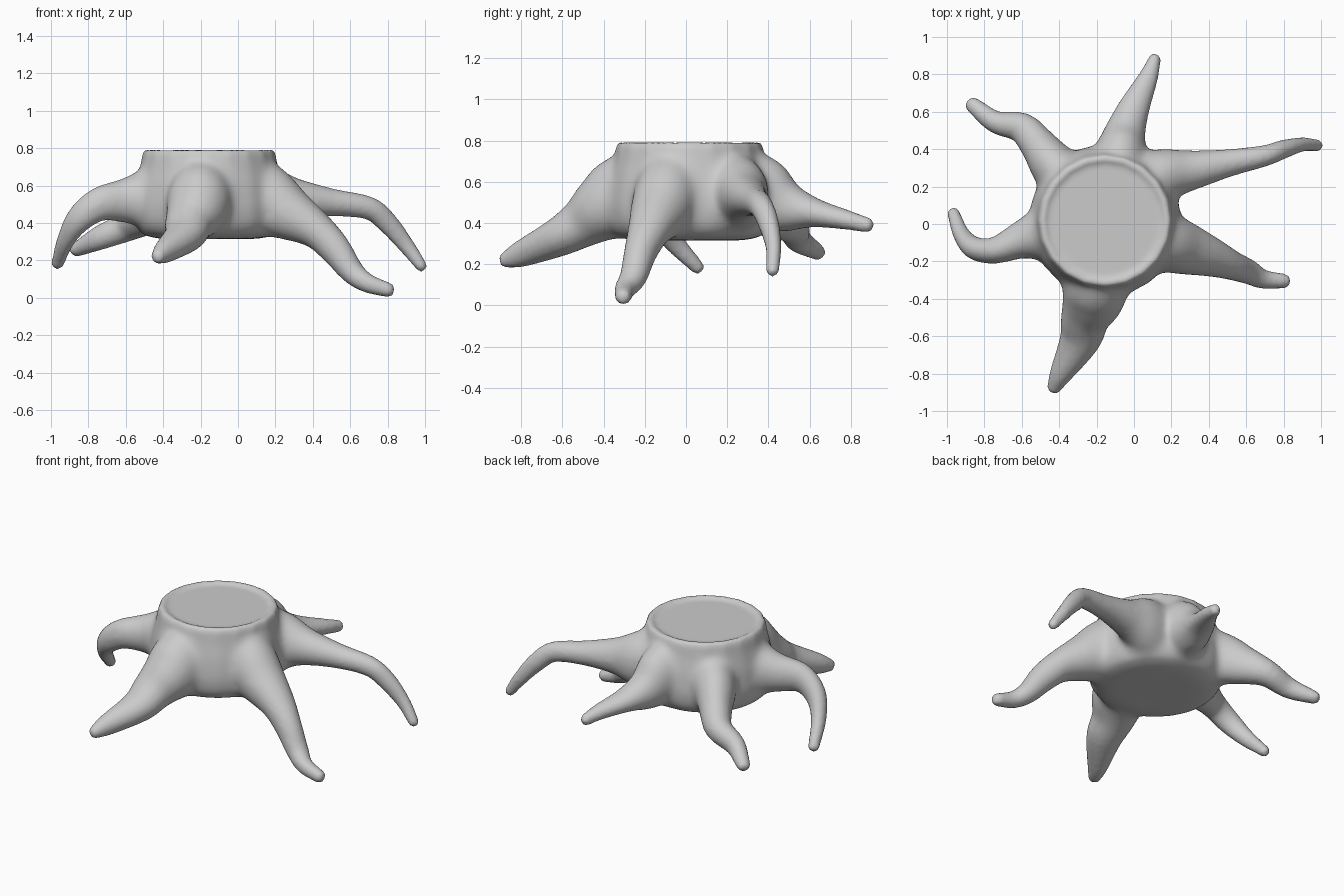
import bpy
import bmesh
from math import cos, sin, tau
from mathutils import Vector

cube = bpy.data.objects.get("Cube")
if cube:
    bpy.data.objects.remove(cube, do_unlink=True)

RING_SIDES = 16
STEPS = 4
TRUNK_CENTRE = Vector((-0.155, 0.017, 0))


def make_material(name, colour):
    material = bpy.data.materials.new(name)
    material.use_nodes = True
    material.diffuse_color = colour
    material.node_tree.nodes["Principled BSDF"].inputs["Base Color"].default_value = colour
    return material


def skin_rings(bm, rings):
    """Join consecutive vertex rings with quads and close both ends."""
    for lower, upper in zip(rings, rings[1:]):
        count = len(lower)
        for i in range(count):
            j = (i + 1) % count
            bm.faces.new((lower[i], lower[j], upper[j], upper[i]))
    bm.faces.new(list(reversed(rings[0])))
    bm.faces.new(rings[-1])


def smooth_path(points):
    """Pass a Catmull-Rom curve through points that also carry section radii."""
    points = [Vector(p) for p in points]
    padded = [points[0] * 2 - points[1], *points, points[-1] * 2 - points[-2]]
    result = []
    for a, b, c, d in zip(padded, padded[1:], padded[2:], padded[3:]):
        for step in range(STEPS):
            t = step / STEPS
            result.append((b * 2 + (c - a) * t + (a * 2 - b * 5 + c * 4 - d) * t ** 2
                           + (b * 3 - a - c * 3 + d) * t ** 3) / 2)
    result.append(points[-1])
    return result


def add_trunk(bm, profile):
    """Turn a radius and height profile around the trunk axis."""
    rings = []
    sides = RING_SIDES + 4
    for radius, height in profile:
        ring = []
        for i in range(sides):
            angle = tau * i / sides
            offset = Vector((radius * cos(angle), radius * sin(angle), height))
            ring.append(bm.verts.new(TRUNK_CENTRE + offset))
        rings.append(ring)
    skin_rings(bm, rings)


def add_root(bm, points):
    """Sweep an oval of given half width and half height, ending in a round tip."""
    path = smooth_path(points)
    centres = [Vector(p[:3]) for p in path]
    radii = [(p[3], p[4]) for p in path]
    tip_direction = (centres[-1] - centres[-2]).normalized()
    tip, (wide, tall) = centres[-1], radii[-1]
    for along, shrink in ((0.5, 0.85), (0.85, 0.5)):
        centres.append(tip + tip_direction * wide * along)
        radii.append((wide * shrink, tall * shrink))
    rings = []
    for i, centre in enumerate(centres):
        after = centres[min(i + 1, len(centres) - 1)]
        before = centres[max(i - 1, 0)]
        tangent = (after - before).normalized()
        side = tangent.cross(Vector((0, 0, 1))).normalized()
        up = side.cross(tangent)
        ring = []
        for k in range(RING_SIDES):
            angle = tau * k / RING_SIDES
            ring.append(bm.verts.new(centre + side * radii[i][0] * cos(angle)
                                     + up * radii[i][1] * sin(angle)))
        rings.append(ring)
    skin_rings(bm, rings)


def joint_weight(point):
    """Full near the flared trunk, fading out along the roots and at the rim."""
    reach = (point - TRUNK_CENTRE).to_2d().length
    along = min(max((0.62 - reach) / 0.2, 0), 1)
    below_rim = min(max((0.765 - point.z) / 0.06, 0), 1)
    return along * below_rim


bm = bmesh.new()

# Flared trunk with a raised rim around the shallow cut face
add_trunk(bm, [(0.27, 0.315), (0.36, 0.335), (0.4, 0.39), (0.41, 0.48), (0.395, 0.6),
               (0.37, 0.7), (0.36, 0.76), (0.345, 0.792), (0.325, 0.792), (0.305, 0.776)])

# Front root
add_root(bm, [(-0.18, -0.12, 0.53, 0.18, 0.22), (-0.2, -0.3, 0.52, 0.18, 0.215),
              (-0.22, -0.4, 0.47, 0.17, 0.17), (-0.26, -0.5, 0.4, 0.135, 0.125),
              (-0.29, -0.62, 0.33, 0.11, 0.095), (-0.39, -0.8, 0.25, 0.062, 0.065),
              (-0.425, -0.87, 0.222, 0.04, 0.042)])

# Front root on the +x side
add_root(bm, [(-0.05, -0.02, 0.54, 0.17, 0.22), (0.12, -0.08, 0.53, 0.17, 0.21),
              (0.27, -0.13, 0.45, 0.145, 0.15), (0.42, -0.18, 0.36, 0.105, 0.1),
              (0.52, -0.22, 0.26, 0.08, 0.085), (0.61, -0.255, 0.14, 0.067, 0.065),
              (0.69, -0.295, 0.08, 0.052, 0.052), (0.8, -0.305, 0.043, 0.04, 0.04)])

# Back root on the +x side
add_root(bm, [(-0.02, 0.2, 0.54, 0.16, 0.21), (0.15, 0.26, 0.54, 0.145, 0.185),
              (0.3, 0.285, 0.53, 0.11, 0.115), (0.5, 0.325, 0.51, 0.075, 0.075),
              (0.7, 0.365, 0.48, 0.057, 0.062), (0.8, 0.4, 0.4, 0.05, 0.057),
              (0.9, 0.425, 0.28, 0.038, 0.044), (0.98, 0.42, 0.17, 0.032, 0.032)])

# Back root
add_root(bm, [(-0.12, 0.15, 0.54, 0.16, 0.22), (-0.08, 0.34, 0.54, 0.15, 0.205),
              (-0.05, 0.48, 0.48, 0.115, 0.135), (0, 0.62, 0.45, 0.085, 0.073),
              (0.075, 0.78, 0.415, 0.054, 0.048), (0.11, 0.88, 0.39, 0.034, 0.037)])

# Back root on the -x side
add_root(bm, [(-0.25, 0.15, 0.54, 0.16, 0.21), (-0.41, 0.29, 0.51, 0.135, 0.175),
              (-0.51, 0.42, 0.44, 0.1, 0.12), (-0.6, 0.515, 0.38, 0.082, 0.082),
              (-0.74, 0.545, 0.32, 0.06, 0.065), (-0.86, 0.635, 0.26, 0.043, 0.04)])

# Hooked root on the -x side
add_root(bm, [(-0.3, 0, 0.54, 0.18, 0.21), (-0.47, -0.05, 0.53, 0.16, 0.175),
              (-0.6, -0.085, 0.52, 0.105, 0.125), (-0.74, -0.14, 0.5, 0.072, 0.092),
              (-0.85, -0.13, 0.42, 0.062, 0.072), (-0.92, -0.06, 0.31, 0.046, 0.052),
              (-0.965, 0.055, 0.185, 0.034, 0.034)])

bmesh.ops.recalc_face_normals(bm, faces=bm.faces)
mesh = bpy.data.meshes.new("stump_with_roots")
bm.to_mesh(mesh)
bm.free()
mesh.materials.append(make_material("plain grey", (0.6, 0.6, 0.6, 1)))
stump = bpy.data.objects.new("stump_with_roots", mesh)
bpy.context.collection.objects.link(stump)

# Fuse the trunk and roots into one skin
remesh = stump.modifiers.new("fuse", "REMESH")
remesh.mode = "VOXEL"
remesh.voxel_size = 0.014
remesh.use_smooth_shade = True
fused = bpy.data.meshes.new_from_object(
    stump.evaluated_get(bpy.context.evaluated_depsgraph_get()))
stump.modifiers.clear()
stump.data = fused
bpy.data.meshes.remove(mesh)

# Soften everything a little and blend the joints into broad webs
joints = stump.vertex_groups.new(name="joints")
for vertex in fused.vertices:
    joints.add([vertex.index], joint_weight(vertex.co), "REPLACE")
blend = stump.modifiers.new("blend_joints", "SMOOTH")
blend.vertex_group = joints.name
blend.iterations = 50
soften = stump.modifiers.new("soften", "SMOOTH")
soften.iterations = 3
